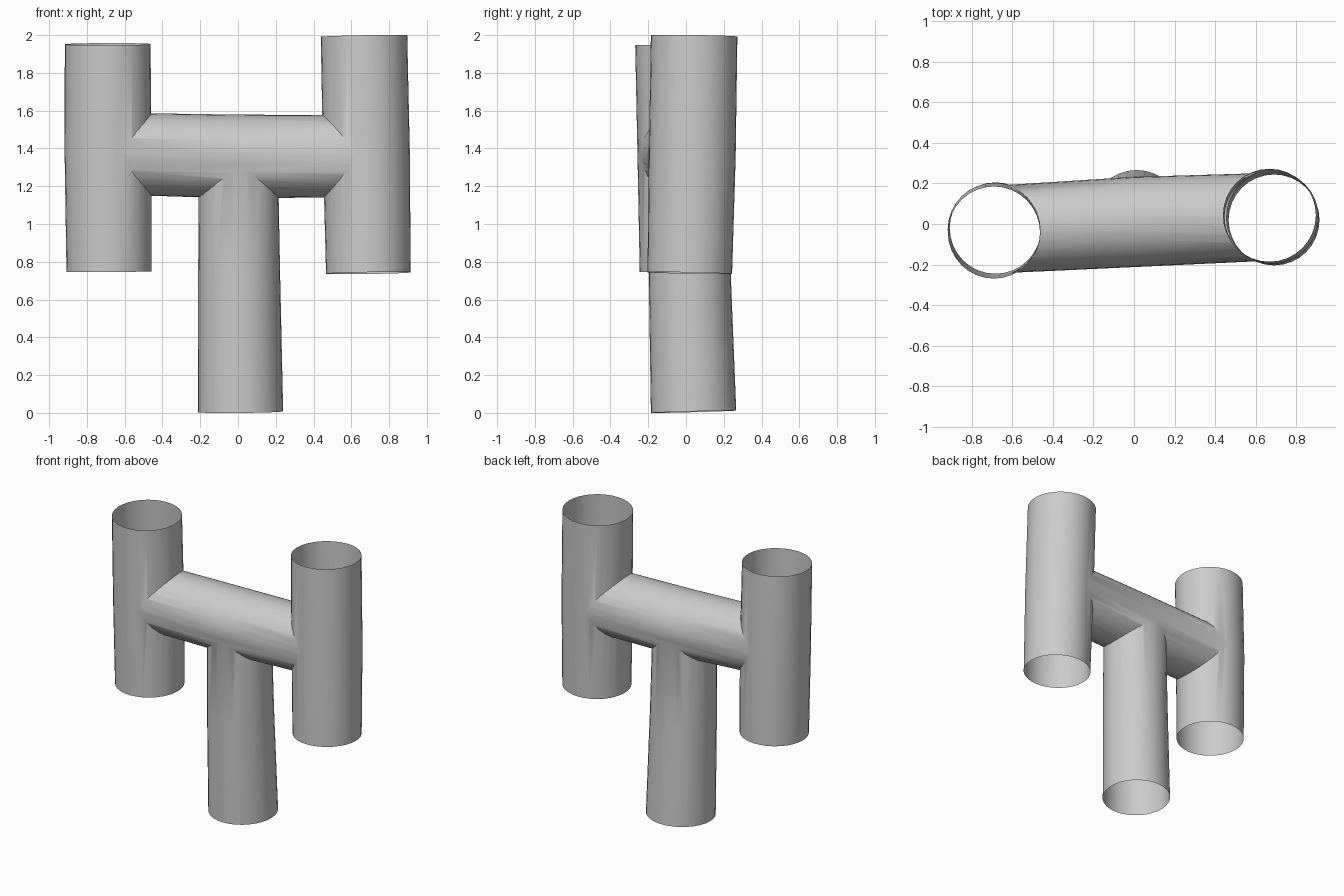
import bpy, bmesh, math
from mathutils import Vector

SIDES = 32

if "Cube" in bpy.data.objects:
    bpy.data.objects.remove(bpy.data.objects["Cube"])

grey = bpy.data.materials.new("pipe_grey")
grey.use_nodes = True
grey.diffuse_color = (0.6, 0.6, 0.6, 1)
grey.node_tree.nodes["Principled BSDF"].inputs["Base Color"].default_value = (0.6, 0.6, 0.6, 1)


def pipe(name, stations):
    """Closed round pipe through (centre, radius) stations, rings square to the path."""
    bm = bmesh.new()
    centres = [Vector(c) for c, r in stations]
    rings = []
    for i, (c, r) in enumerate(stations):
        along = (centres[min(i + 1, len(centres) - 1)] - centres[max(i - 1, 0)]).normalized()
        u = along.cross(Vector((0, 1, 0))).normalized()
        v = along.cross(u)
        ring = []
        for k in range(SIDES):
            a = math.tau * k / SIDES
            ring.append(bm.verts.new(centres[i] + r * (math.cos(a) * u + math.sin(a) * v)))
        rings.append(ring)
    for low, high in zip(rings, rings[1:]):
        for k in range(SIDES):
            n = (k + 1) % SIDES
            bm.faces.new((low[k], low[n], high[n], high[k]))
    bm.faces.new(rings[0])
    bm.faces.new(rings[-1])
    bmesh.ops.recalc_face_normals(bm, faces=bm.faces)
    mesh = bpy.data.meshes.new(name)
    bm.to_mesh(mesh)
    bm.free()
    mesh.materials.append(grey)
    obj = bpy.data.objects.new(name, mesh)
    bpy.context.collection.objects.link(obj)
    return obj


# The two uprights, the cross pipe and the stem
body = pipe("branched_pipe", [((-0.683, -0.02, 0.748), 0.225),
                              ((-0.688, -0.027, 1.37), 0.23),
                              ((-0.69, -0.042, 1.952), 0.227)])
right_side = pipe("left_upright", [((0.69, 0.02, 0.74), 0.224),
                                   ((0.68, 0.033, 1.36), 0.23),
                                   ((0.667, 0.043, 1.996), 0.229)])
cross = pipe("cross_pipe", [((-0.69, -0.028, 1.373), 0.216),
                            ((0, 0.01, 1.357), 0.222),
                            ((0.68, 0.036, 1.36), 0.216)])
stem = pipe("stem", [((0.013, 0.04, 0.006), 0.226),
                     ((0.006, 0.02, 0.73), 0.217),
                     ((0.002, 0.01, 1.36), 0.209)])

# Join into one branching skin
bpy.context.view_layer.objects.active = body
for part in (cross, right_side, stem):
    mod = body.modifiers.new("join", 'BOOLEAN')
    mod.operation = 'UNION'
    mod.solver = 'EXACT'
    mod.object = part
    bpy.ops.object.modifier_apply(modifier=mod.name)
    bpy.data.objects.remove(part)

# Open the pipe mouths
bm = bmesh.new()
bm.from_mesh(body.data)
bm.normal_update()
caps = [f for f in bm.faces if abs(f.normal.z) > 0.9
        and not 0.9 < f.calc_center_median().z < 1.8]
bmesh.ops.delete(bm, geom=caps, context='FACES')
bm.to_mesh(body.data)
bm.free()

bpy.ops.object.select_all(action='DESELECT')
body.select_set(True)
bpy.ops.object.shade_smooth_by_angle(angle=math.radians(35))
